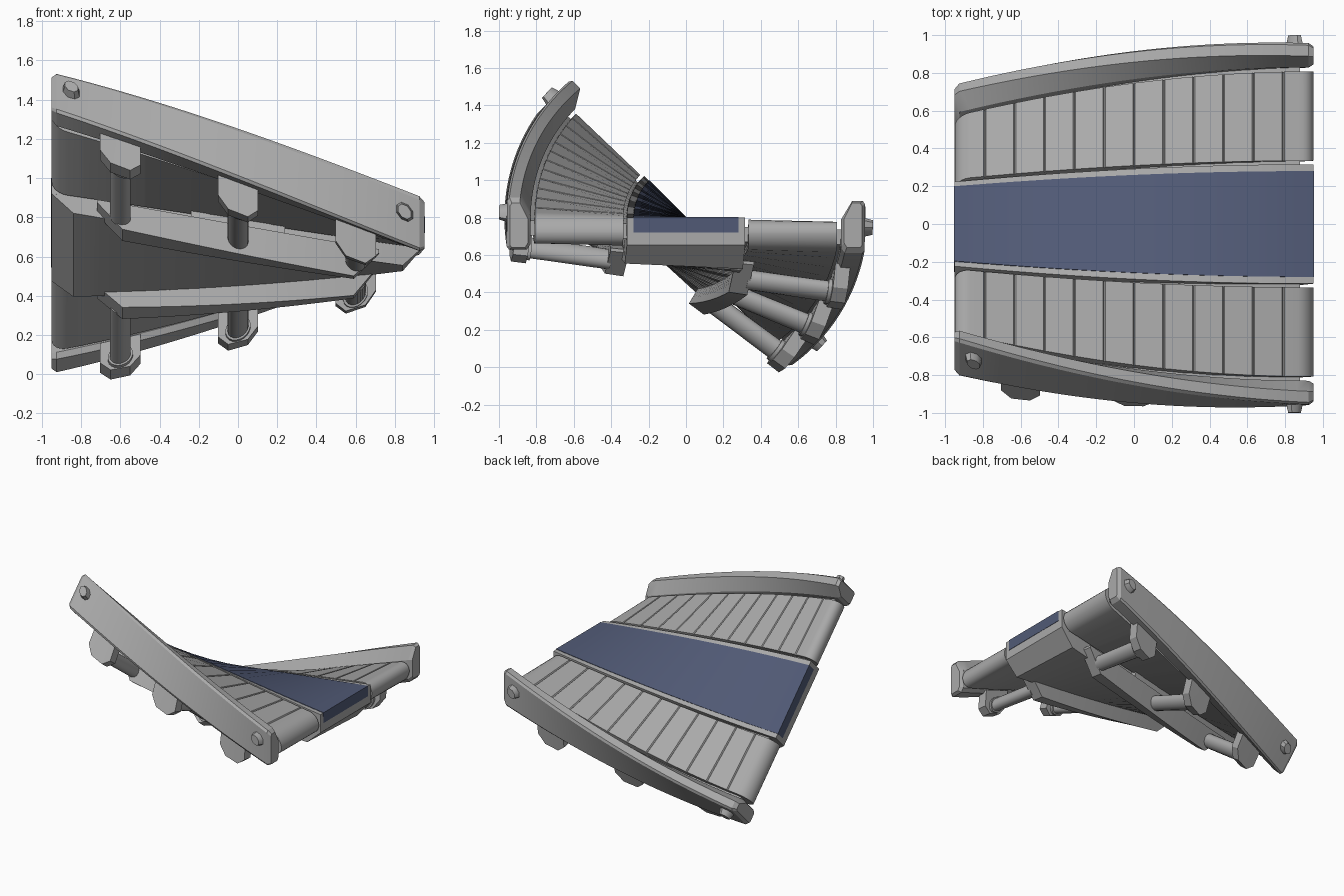
import bpy, bmesh, math

if "Cube" in bpy.data.objects:
    bpy.data.objects.remove(bpy.data.objects["Cube"])

PIVOT, END = 0.8, 0.95


def material(name, col):
    m = bpy.data.materials.new(name)
    m.diffuse_color = (*col, 1)
    m.use_nodes = True
    m.node_tree.nodes["Principled BSDF"].inputs["Base Color"].default_value = m.diffuse_color
    return m


GREY = material("grey metal", (0.40, 0.40, 0.40))
BLUE = material("slate blue", (0.082, 0.102, 0.18))


def twist(x, y, z):
    # the whole conveyor rolls 45 degrees about the x axis along its length
    a = math.radians(45) * (END - x) / (2 * END)
    c, s = math.cos(a), math.sin(a)
    return x, y * c + z * s, z * c - y * s + PIVOT


def finish(bm, name, mat, angle=25):
    bmesh.ops.recalc_face_normals(bm, faces=bm.faces)
    for v in bm.verts:
        v.co = twist(*v.co)
    me = bpy.data.meshes.new(name)
    bm.to_mesh(me)
    bm.free()
    me.materials.append(mat)
    ob = bpy.data.objects.new(name, me)
    bpy.context.collection.objects.link(ob)
    bpy.ops.object.select_all(action='DESELECT')
    bpy.context.view_layer.objects.active = ob
    ob.select_set(True)
    bpy.ops.object.shade_smooth_by_angle(angle=math.radians(angle))
    return ob


def loft(name, sections, mat, side=1):
    # sections: list of (x, [(y, z), ...]) with equal point counts
    bm = bmesh.new()
    rings = [[bm.verts.new((x, y * side, z)) for y, z in p] for x, p in sections]
    n = len(rings[0])
    for a, b in zip(rings, rings[1:]):
        for i in range(n):
            bm.faces.new((a[i], a[(i + 1) % n], b[(i + 1) % n], b[i]))
    bm.faces.new(rings[0])
    bm.faces.new(rings[-1])
    return finish(bm, name, mat)


def steps(a, b, n):
    return [a + (b - a) * i / n for i in range(n + 1)]


def rect(y0, y1, z0, z1):
    return [(y0, z0), (y1, z0), (y1, z1), (y0, z1)]


def rod(name, x, z, y0, y1, r0, r1, n, mat, side):
    # round bar pointing sideways, from radius r0 to r1
    bm = bmesh.new()
    ends = []
    for y, r in ((y0, r0), (y1, r1)):
        ends.append([bm.verts.new((x + r * math.cos(2 * math.pi * (i + .5) / n), y * side,
                                   z + r * math.sin(2 * math.pi * (i + .5) / n))) for i in range(n)])
    for i in range(n):
        j = (i + 1) % n
        bm.faces.new((ends[0][i], ends[0][j], ends[1][j], ends[1][i]))
    bm.faces.new(ends[0])
    bm.faces.new(ends[1])
    return finish(bm, name, mat, 35)


# central spine: deep body with ends sloping in below the deck
loft("spine_deck", [(x, rect(-.316, .316, -.145, 0)) for x in steps(-END, END, 24)], GREY)
xs = [-END] + steps(-.84, .84, 24) + [END]
loft("spine_body", [(x, rect(-.316, .316, -.146 if abs(x) > .9 else -.26, -.14)) for x in xs], GREY)

# blue running strip down the middle
loft("centre_strip", [(x, rect(-.28, .28, -.08, .003)) for x in steps(-.953, .953, 24)], BLUE)

RAIL = [(.957, .08), (.945, .098), (.887, .098), (.83, 0), (.83, -.15), (.85, -.18), (.945, -.18), (.957, -.165)]
RAIL_END = [(.89 + (y - .89) * .75, -.04 + (z + .04) * .86) for y, z in RAIL]

for side, tag in ((-1, "front"), (1, "back")):
    # side rail with chamfered ends
    secs = [(-END, RAIL_END)] + [(x, RAIL) for x in steps(-.925, .925, 30)] + [(END, RAIL_END)]
    loft(tag + "_rail", secs, GREY, side)

    # slatted belt with rounded ends and fine grooves between slats
    R = .08
    secs = []
    for i in range(7):
        t = math.pi / 2 * i / 6
        h = max(R * math.sin(t), .004)
        secs.append((-END + R * (1 - math.cos(t)), rect(.335, .808, -R - h, -R + h)))
    for k in range(-5, 6):
        x = k * .158
        for dx, d in ((-.006, 0), (0, .008), (.006, 0)):
            secs.append((x + dx, rect(.335, .808, -2 * R, -d)))
    secs += [(-x, p) for x, p in reversed(secs[:7])]
    loft(tag + "_belt", secs, GREY, side)

    # core joining belt to spine and rail
    loft(tag + "_belt_core", [(x, rect(.30, .85, -.12, -.04)) for x in steps(-.88, .88, 20)], GREY, side)

    # under-flange along the spine, ends cut at a slope
    secs = [(x, rect(.285, .385, -.36 + max(0, abs(x) - .59) * 1.1, -.2))
            for x in [-.72] + steps(-.59, .59, 16) + [.72]]
    loft(tag + "_flange", secs, GREY, side)

    # wider boss at the middle of the flange
    loft(tag + "_flange_boss", [(x, rect(.30, .37, -.33 + max(0, abs(x) - .18), -.15))
                                for x in (-.24, -.18, -.09, 0, .09, .18, .24)], GREY, side)

    # three cross struts with chamfered pads below the rail
    for i, x in enumerate((-.6, 0, .6)):
        rod(f"{tag}_strut_{i}", x, -.28, .37, .84, .053, .053, 20, GREY, side)
        rod(f"{tag}_strut_collar_{i}", x, -.28, .80, .825, .064, .064, 20, GREY, side)
        pad = [(x + dx, rect(.82, .90, zb, -.16)) for dx, zb in
               ((-.103, -.29), (-.05, -.348), (.05, -.348), (.103, -.29))]
        loft(f"{tag}_pad_{i}", pad, GREY, side)

    # bolt heads on the rail ends
    for i, x in enumerate((-.85, .85)):
        rod(f"{tag}_bolt_{i}", x, -.012, .95, 1.0, .048, .036, 8, GREY, side)
